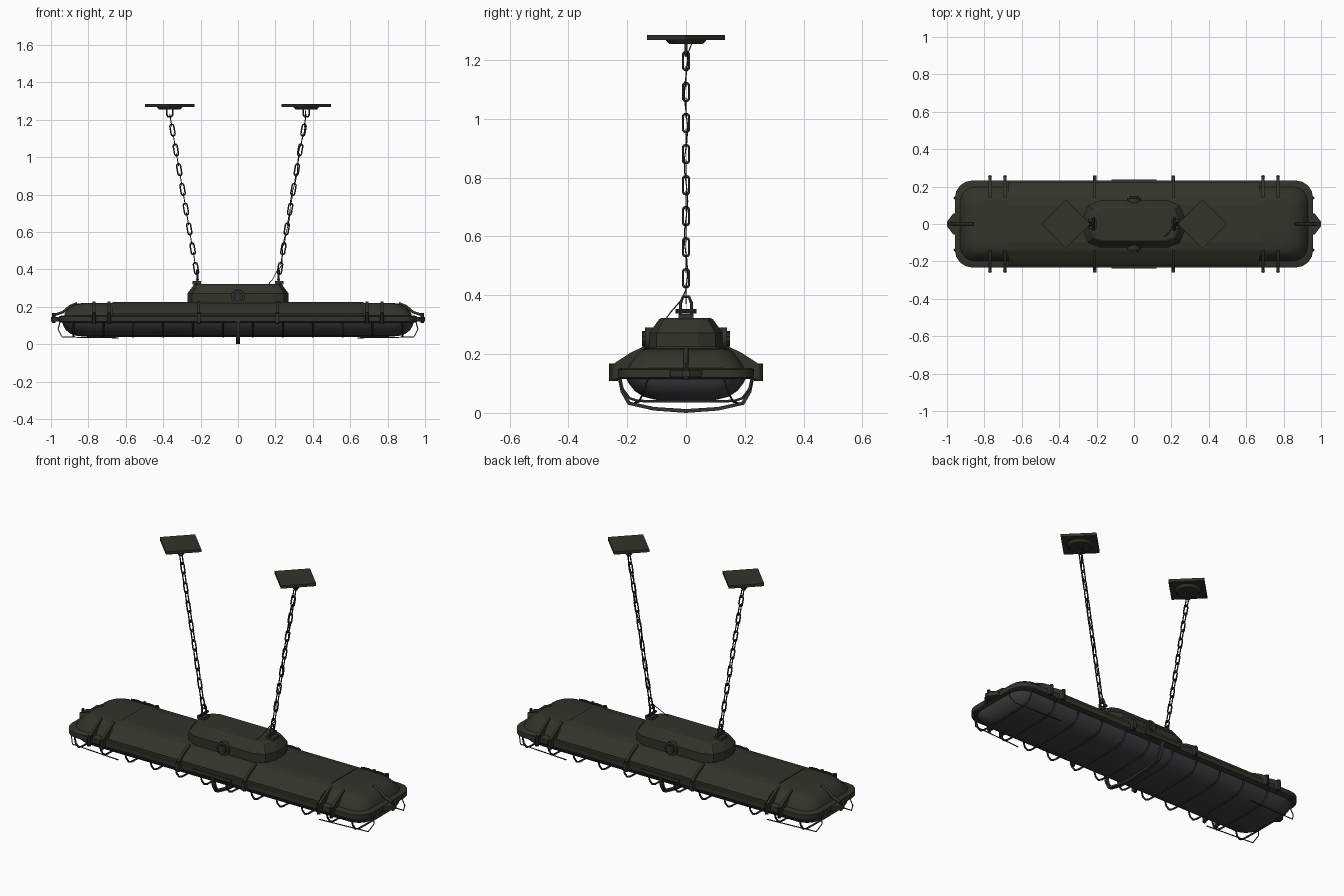
import bpy, bmesh, math
from mathutils import Matrix, Vector

if "Cube" in bpy.data.objects:
    bpy.data.objects.remove(bpy.data.objects["Cube"])


def material(name, rgb):
    m = bpy.data.materials.new(name)
    m.diffuse_color = (*rgb, 1)
    m.use_nodes = True
    m.node_tree.nodes["Principled BSDF"].inputs["Base Color"].default_value = m.diffuse_color
    return m


OLIVE = material("dark olive paint", (0.032, 0.033, 0.023))
LENS = material("smoky violet glass", (0.050, 0.046, 0.056))
STEEL = material("dark steel", (0.024, 0.024, 0.026))


def finish(name, bm, mat, smooth=None):
    bmesh.ops.recalc_face_normals(bm, faces=bm.faces)
    me = bpy.data.meshes.new(name)
    bm.to_mesh(me)
    bm.free()
    me.materials.append(mat)
    ob = bpy.data.objects.new(name, me)
    bpy.context.collection.objects.link(ob)
    if smooth:
        activate(ob)
        bpy.ops.object.shade_smooth_by_angle(angle=math.radians(smooth))
    return ob


def activate(ob):
    bpy.ops.object.select_all(action='DESELECT')
    ob.select_set(True)
    bpy.context.view_layer.objects.active = ob


def loft(name, rings, mat, seg=4, smooth=30):
    """Stack of rounded rectangles given as (half x, half y, corner radius, z)."""
    bm = bmesh.new()
    loops = []
    for hx, hy, r, z in rings:
        loop = []
        for q, (sx, sy) in enumerate(((1, 1), (-1, 1), (-1, -1), (1, -1))):
            for k in range(seg + 1):
                a = math.pi / 2 * (q + k / seg)
                loop.append(bm.verts.new((sx * (hx - r) + r * math.cos(a),
                                          sy * (hy - r) + r * math.sin(a), z)))
        loops.append(loop)
    n = len(loops[0])
    for a, b in zip(loops, loops[1:]):
        for i in range(n):
            bm.faces.new((a[i], a[(i + 1) % n], b[(i + 1) % n], b[i]))
    bm.faces.new(loops[0])
    bm.faces.new(loops[-1])
    return finish(name, bm, mat, smooth)


def prism(name, profile, x0, x1, mat):
    """Extrude a (y, z) outline along x."""
    bm = bmesh.new()
    a = [bm.verts.new((x0, y, z)) for y, z in profile]
    b = [bm.verts.new((x1, y, z)) for y, z in profile]
    n = len(a)
    for i in range(n):
        bm.faces.new((a[i], a[(i + 1) % n], b[(i + 1) % n], b[i]))
    bm.faces.new(a)
    bm.faces.new(b)
    return finish(name, bm, mat)


def box(name, c, size, mat, rz=0):
    bm = bmesh.new()
    bmesh.ops.create_cube(bm, size=1, matrix=Matrix.Translation(c) @ Matrix.Rotation(rz, 4, 'Z')
                          @ Matrix.Diagonal((*size, 1)))
    return finish(name, bm, mat)


def cyl(name, c, r1, r2, h, mat, axis='Z', sides=16):
    rot = {'Z': Matrix(), 'Y': Matrix.Rotation(math.pi / 2, 4, 'X'),
           'X': Matrix.Rotation(math.pi / 2, 4, 'Y')}[axis].to_4x4() if axis != 'Z' else Matrix.Identity(4)
    bm = bmesh.new()
    bmesh.ops.create_cone(bm, cap_ends=True, segments=sides, radius1=r1, radius2=r2, depth=h,
                          matrix=Matrix.Translation(c) @ rot)
    return finish(name, bm, mat, 35)


def tube(name, pts, r, mat, cyclic=False):
    cu = bpy.data.curves.new(name, 'CURVE')
    cu.dimensions = '3D'
    cu.bevel_depth = r
    cu.bevel_resolution = 1
    cu.use_fill_caps = True
    sp = cu.splines.new('POLY')
    sp.points.add(len(pts) - 1)
    for p, co in zip(sp.points, pts):
        p.co = (*co, 1)
    sp.use_cyclic_u = cyclic
    cu.materials.append(mat)
    ob = bpy.data.objects.new(name, cu)
    bpy.context.collection.objects.link(ob)
    activate(ob)
    bpy.ops.object.convert(target='MESH')
    return bpy.context.view_layer.objects.active


def mirrored(half):
    """Mirror a (y, z) half profile that starts at +y and ends on the centre."""
    return half + [(-y, z) for y, z in reversed(half) if y > 0]


# Lamp body: rim, housing, lens
loft("rim", [(0.945, 0.222, 0.09, 0.115), (0.957, 0.232, 0.09, 0.12),
             (0.957, 0.232, 0.09, 0.148), (0.945, 0.222, 0.09, 0.153)], OLIVE)
loft("housing", [(0.93, 0.20, 0.08, 0.15), (0.925, 0.19, 0.08, 0.168), (0.90, 0.168, 0.08, 0.198),
                 (0.87, 0.15, 0.07, 0.215), (0.82, 0.125, 0.06, 0.221)], OLIVE)
prism("housing_cover", mirrored([(0.225, 0.152), (0.225, 0.165), (0.19, 0.190), (0.14, 0.217), (0.10, 0.225)]),
      -0.67, 0.67, OLIVE)
loft("lens", [(0.94, 0.205, 0.09, 0.12), (0.935, 0.195, 0.09, 0.10), (0.92, 0.175, 0.09, 0.075),
              (0.895, 0.145, 0.085, 0.055), (0.86, 0.10, 0.07, 0.044), (0.80, 0.05, 0.04, 0.039)],
     LENS, seg=5, smooth=50)

# Ballast box with side knobs
loft("ballast_box", [(0.27, 0.125, 0.085, 0.20), (0.27, 0.125, 0.085, 0.272),
                     (0.235, 0.092, 0.06, 0.318), (0.225, 0.085, 0.055, 0.322)], OLIVE, seg=2, smooth=20)
for s in (1, -1):
    cyl("knob_base", (0, s * 0.125, 0.252), 0.038, 0.038, 0.03, OLIVE, 'Y')
    cyl("knob", (0, s * 0.138, 0.252), 0.026, 0.026, 0.022, STEEL, 'Y', 10)
    box("knob_grip", (0, s * 0.144, 0.252), (0.01, 0.012, 0.045), OLIVE)
    box("side_strip", (0, s * 0.234, 0.136), (0.24, 0.008, 0.02), OLIVE)

# Rim clamps and ribs on both long sides
for sy in (1, -1):
    for x in (-0.77, -0.69, -0.21, 0.21, 0.69, 0.77):
        box("clamp", (x, sy * 0.240, 0.138), (0.018, 0.036, 0.044), OLIVE)
        tip = 0.262 if abs(x) > 0.5 else 0.252
        cyl("clamp_bolt", (x, sy * (tip - 0.010), 0.138), 0.010, 0.010, 0.06, STEEL, 'Z', 8)
        prism("clamp_rib", [(sy * y, z) for y, z in
                            ((0.245, 0.152), (0.245, 0.168), (0.19, 0.204), (0.14, 0.228), (0.14, 0.20), (0.18, 0.152))],
              x - 0.007, x + 0.007, OLIVE)

# End latches
for s in (1, -1):
    bm = bmesh.new()
    pts = ((0.95, 0.055), (0.967, 0.055), (1.0, 0.012), (1.0, -0.012), (0.967, -0.055), (0.95, -0.055))
    f = bm.faces.new([bm.verts.new((s * x, y, 0.122)) for x, y in pts])
    ext = bmesh.ops.extrude_face_region(bm, geom=[f])
    bmesh.ops.translate(bm, vec=(0, 0, 0.024), verts=[v for v in ext["geom"] if isinstance(v, bmesh.types.BMVert)])
    finish("end_latch", bm, OLIVE)
    cyl("end_bolt", (s * 0.985, 0, 0.14), 0.009, 0.009, 0.055, STEEL, 'Z', 8)
    tube("end_rib", [(s * x, 0, z) for x, z in ((0.985, 0.155), (0.935, 0.172), (0.90, 0.202), (0.86, 0.219))],
         0.008, OLIVE)

# Guard cage: thin hoops, a heavy middle hoop and end wires
for i in range(12):
    x = -0.88 + i * 0.16
    hoop = mirrored([(0.226, 0.118), (0.215, 0.08), (0.192, 0.05), (0.165, 0.041), (0.10, 0.039), (0, 0.039)])
    tube("guard_hoop", [(x, y, z) for y, z in hoop], 0.005, STEEL)
outer = mirrored([(0.232, 0.12), (0.222, 0.07), (0.198, 0.028), (0.11, 0.008), (0, 0.0)])
inner = mirrored([(0.220, 0.12), (0.210, 0.073), (0.190, 0.038), (0.108, 0.020), (0, 0.013)])
prism("middle_hoop", outer + inner[::-1], -0.011, 0.011, OLIVE)
for sx in (1, -1):
    for sy in (1, -1):
        tube("end_wire", [(sx * x, sy * y, z) for x, y, z in
                          ((0.952, 0.13, 0.118), (0.962, 0.14, 0.08), (0.94, 0.16, 0.038), (0.64, 0.175, 0.034))],
             0.003, STEEL)

# Chain link, shared by all chain copies
R, H = 0.0105, 0.021
outline = [(R * math.cos(a), 0, (H if k < 7 else -H) + R * math.sin(a))
           for k in range(14) for a in [math.pi * ((k if k < 7 else k - 1) / 6)]]
link = tube("chain_link", outline, 0.0045, STEEL, True)
for v in link.data.vertices:
    v.co.y *= 0.55
link_mesh = link.data
bpy.data.objects.remove(link)

# Suspension: brackets, chains, ceiling plates
for s in (1, -1):
    box("chain_bracket", (s * 0.22, 0, 0.328), (0.045, 0.05, 0.018), OLIVE)
    cyl("bracket_pin", (s * 0.217, 0, 0.346), 0.008, 0.008, 0.07, STEEL, 'Y', 8)
    tube("lower_shackle", [(s * 0.217, -0.018, 0.33), (s * 0.217, -0.018, 0.375), (s * 0.22, -0.010, 0.395),
                           (s * 0.22, 0.010, 0.395), (s * 0.217, 0.018, 0.375), (s * 0.217, 0.018, 0.33)],
         0.006, STEEL)
    tilt = s * math.atan(0.17)
    for i in range(16):
        z = 0.405 + 0.0528 * i
        ob = bpy.data.objects.new("chain_link", link_mesh)
        ob.matrix_world = (Matrix.Translation((s * (0.217 + 0.17 * (z - 0.36)), 0, z))
                           @ Matrix.Rotation(tilt, 4, 'Y') @ Matrix.Rotation(i % 2 * math.pi / 2, 4, 'Z'))
        bpy.context.collection.objects.link(ob)
    px = s * 0.365
    tube("upper_shackle", [(px - 0.016, 0, 1.258), (px - 0.016, 0, 1.228), (px - 0.008, 0, 1.215),
                           (px + 0.008, 0, 1.215), (px + 0.016, 0, 1.228), (px + 0.016, 0, 1.258)], 0.005, STEEL)
    cyl("ceiling_disc", (px, 0, 1.262), 0.058, 0.07, 0.014, OLIVE, 'Z', 24)
    side = 0.132 * math.sqrt(2)
    box("ceiling_plate", (px, 0, 1.277), (side, side, 0.016), OLIVE, math.pi / 4)

# Power cable winding up the right chain
cable = [(0.16, -0.07, 0.318), (0.185, -0.05, 0.345), (0.205, -0.015, 0.385)]
for i in range(17):
    z = 0.42 + 0.05 * i
    cable.append((0.217 + 0.17 * (z - 0.36) + 0.006 * math.cos(i * 1.3), 0.006 * math.sin(i * 1.3), z))
cable.append((0.36, 0.02, 1.258))
tube("power_cable", cable, 0.002, STEEL)
